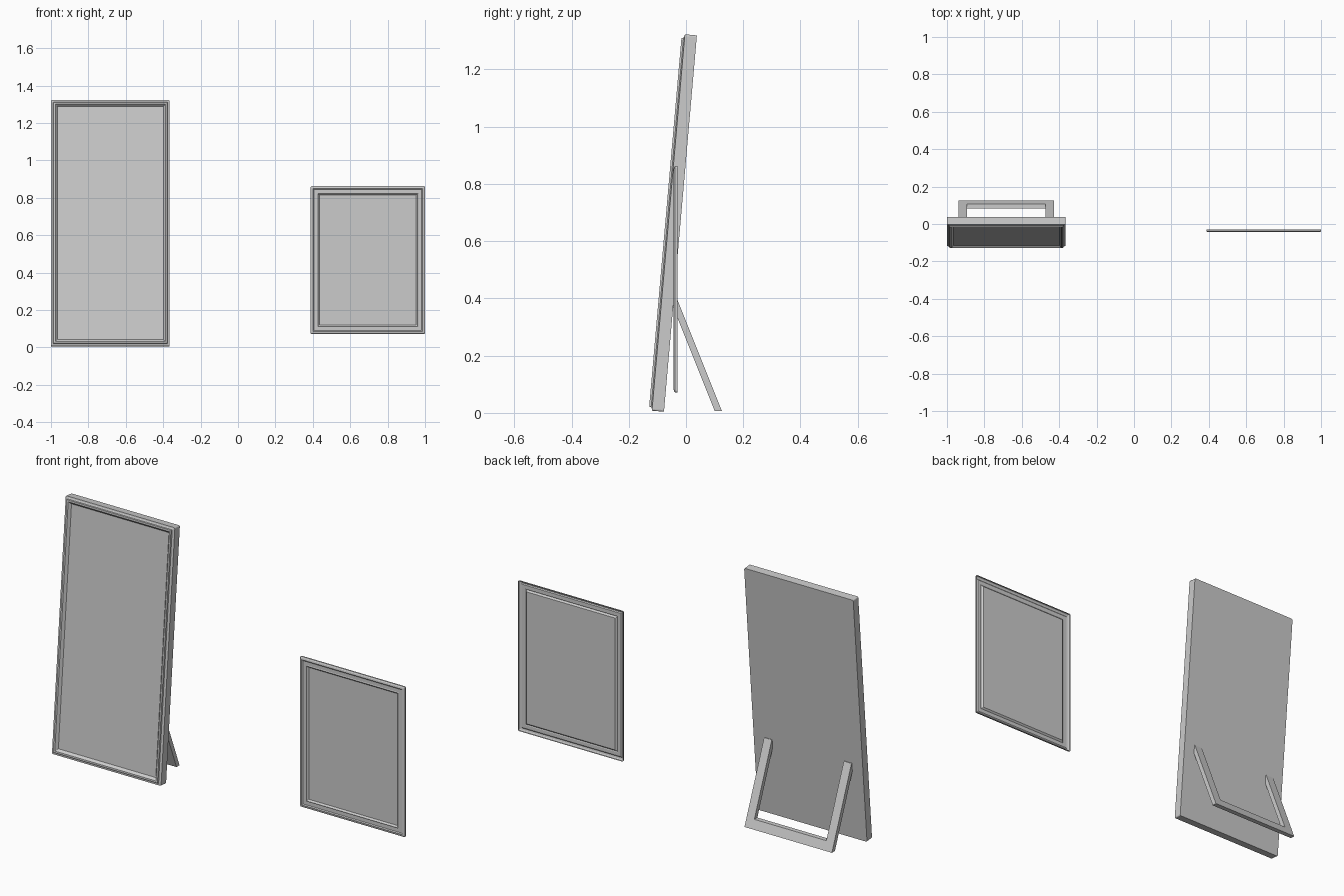
import bpy, bmesh, math
from mathutils import Matrix

if "Cube" in bpy.data.objects:
    bpy.data.objects.remove(bpy.data.objects["Cube"])


def finish(name, bm, matrix=None, smooth=False):
    bm.normal_update()
    me = bpy.data.meshes.new(name)
    bm.to_mesh(me)
    bm.free()
    ob = bpy.data.objects.new(name, me)
    bpy.context.collection.objects.link(ob)
    if matrix:
        ob.matrix_world = matrix
    return ob


def loop_points(w, h, inset, depth, r, seg=3):
    """Rectangle with small rounded corners, x centred, bottom at z=0."""
    x0, x1, z0, z1 = -w / 2 + inset, w / 2 - inset, inset, h - inset
    pts = []
    corners = [(x1 - r, z0 + r, -90), (x1 - r, z1 - r, 0),
               (x0 + r, z1 - r, 90), (x0 + r, z0 + r, 180)]
    for cx, cz, a0 in corners:
        for i in range(seg + 1):
            a = math.radians(a0 + 90 * i / seg)
            pts.append((cx + r * math.cos(a), depth, cz + r * math.sin(a)))
    return pts


def frame(name, w, h, profile, r, matrix, back=False):
    """Moulding swept round a rectangle; profile is (inset, depth) pairs."""
    bm = bmesh.new()
    loops = []
    for inset, depth in profile:
        rr = max(r - inset * 0.5, 0.001)
        loops.append([bm.verts.new(p) for p in loop_points(w, h, inset, depth, rr)])
    n = len(loops[0])
    for a, b in zip(loops, loops[1:]):
        for i in range(n):
            j = (i + 1) % n
            bm.faces.new((a[i], a[j], b[j], b[i]))
    if back:
        bm.faces.new(list(reversed(loops[0])))
    return finish(name, bm, matrix)


def glass(name, w, h, inset, depth, matrix):
    bm = bmesh.new()
    bm.faces.new([bm.verts.new(p) for p in loop_points(w, h, inset, depth, 0.001)])
    return finish(name, bm, matrix)


# Leaning floor mirror: deep box with raised front moulding
W, H = 0.635, 1.32
lean = Matrix.Translation((-0.6825, -0.077, 0.004)) @ Matrix.Rotation(math.radians(-5), 4, 'X')
floor_profile = [(0, 0), (0, -0.042), (0.007, -0.043), (0.012, -0.046),
                 (0.014, -0.053), (0.023, -0.053), (0.034, -0.040)]
frame("floor_mirror_frame", W, H, floor_profile, 0.006, lean, back=True)
glass("floor_mirror_glass", W, H, 0.034, -0.040, lean)

# U-shaped rear prop, slanting back from the mirror to the ground
x0, x1, t = -0.937, -0.428, 0.045
top, bottom, bar = 0.415, 0.007, 0.052
outline = [(x0, bottom), (x1, bottom), (x1, top), (x1 - t, top),
           (x1 - t, bar), (x0 + t, bar), (x0 + t, top), (x0, top)]
bm = bmesh.new()
rear = [bm.verts.new((x, -0.038 + 0.4 * (top - z), z)) for x, z in outline]
front = [bm.verts.new((v.co.x, v.co.y - 0.025, v.co.z)) for v in rear]
bm.faces.new(list(reversed(rear)))
bm.faces.new(front)
for i in range(8):
    j = (i + 1) % 8
    bm.faces.new((rear[i], rear[j], front[j], front[i]))
bmesh.ops.recalc_face_normals(bm, faces=bm.faces)
finish("rear_prop", bm)

# Thin wall mirror: open-backed moulding with recessed glass
w, h = 0.612, 0.79
hang = Matrix.Translation((0.694, -0.030, 0.072))
wall_profile = [(0, 0), (0, -0.008), (0.004, -0.012), (0.013, -0.014),
                (0.018, -0.010), (0.036, -0.010), (0.040, -0.012), (0.048, -0.004)]
frame("wall_mirror_frame", w, h, wall_profile, 0.006, hang)
glass("wall_mirror_glass", w, h, 0.048, -0.004, hang)
